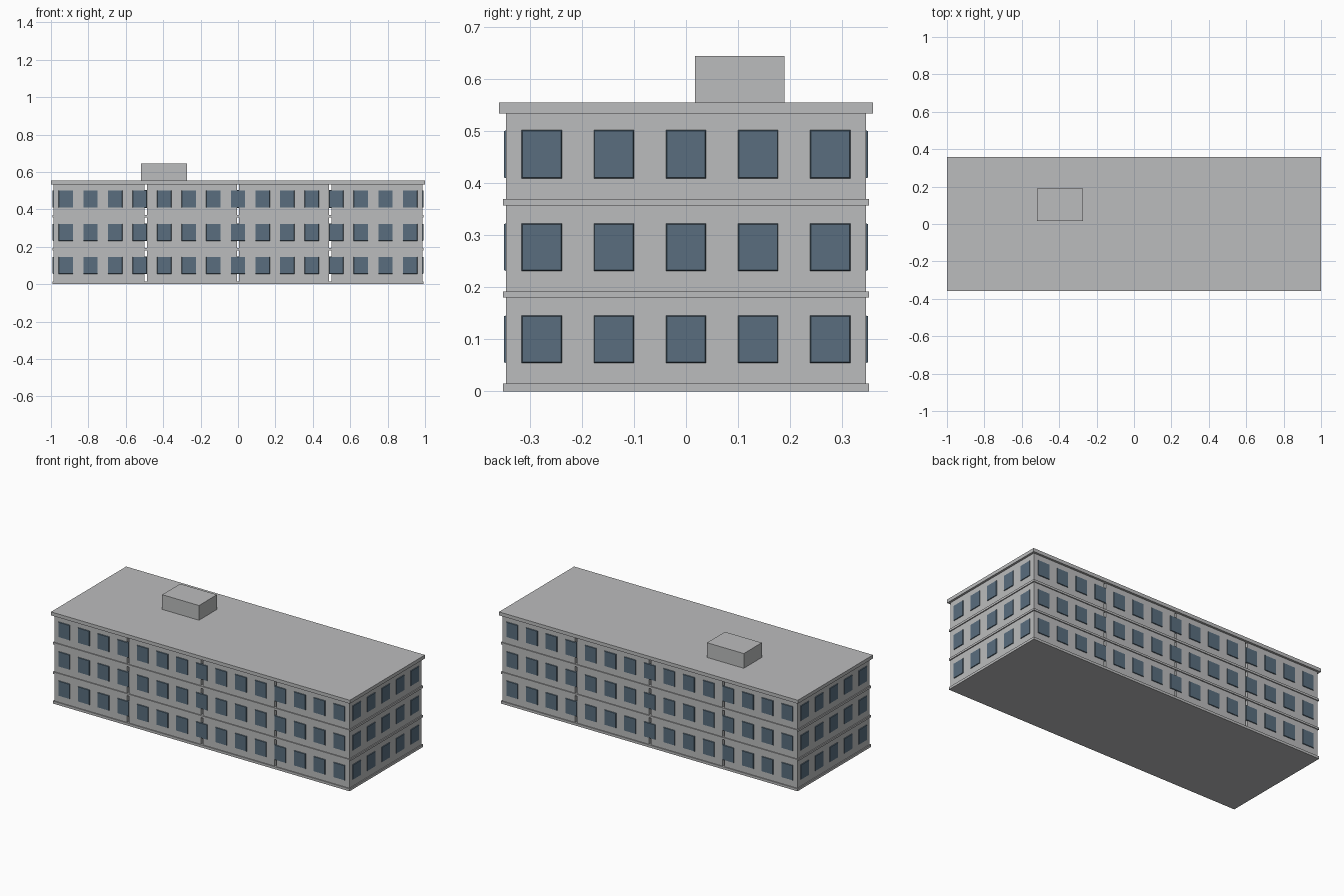
import bpy
import bmesh

if "Cube" in bpy.data.objects:
    bpy.data.objects.remove(bpy.data.objects["Cube"])


def material(name, colour):
    m = bpy.data.materials.new(name)
    m.diffuse_color = (*colour, 1)
    m.use_nodes = True
    m.node_tree.nodes["Principled BSDF"].inputs["Base Color"].default_value = m.diffuse_color
    return m


concrete = material("concrete grey", (0.50, 0.505, 0.51))
glass = material("window blue", (0.10, 0.155, 0.21))


def finish(name, bm, mat):
    mesh = bpy.data.meshes.new(name)
    bm.to_mesh(mesh)
    bm.free()
    mesh.materials.append(mat)
    obj = bpy.data.objects.new(name, mesh)
    bpy.context.collection.objects.link(obj)
    return obj


def add_box(bm, lo, hi):
    verts = bmesh.ops.create_cube(bm, size=1)["verts"]
    for v in verts:
        for k in range(3):
            v.co[k] = lo[k] if v.co[k] < 0 else hi[k]
    return verts


def box(name, lo, hi, mat=concrete):
    bm = bmesh.new()
    add_box(bm, lo, hi)
    return finish(name, bm, mat)


BODY_X, BODY_Y = 0.987, 0.346
FLOORS = [(0.015, 0.180), (0.192, 0.357), (0.370, 0.534)]

# Slabs: base, two floor bands and the wider roof
for name, z0, z1 in [("base_slab", 0, 0.015), ("floor_band_1", 0.180, 0.192),
                     ("floor_band_2", 0.357, 0.370)]:
    box(name, (-0.993, -0.352, z0), (0.993, 0.352, z1))
box("roof_slab", (-1, -0.359, 0.534), (1, 0.359, 0.555))
box("roof_hut", (-0.519, 0.017, 0.555), (-0.273, 0.189, 0.644))

# Wall blocks, four per floor with open joints between them
GAP = 0.0065
joints = [-BODY_X - GAP, -0.493, 0, 0.493, BODY_X + GAP]
bm = bmesh.new()
for z0, z1 in FLOORS:
    for a, b in zip(joints, joints[1:]):
        add_box(bm, (a + GAP, -BODY_Y, z0), (b - GAP, BODY_Y, z1))
finish("wall_blocks", bm, concrete)

# Windows: shallow panes with chamfered outer edges on all four walls
HALF, DEPTH, CHAMFER = 0.04, 0.004, 0.003


def add_window(bm, axis, side, along, z0, z1):
    wall = BODY_Y if axis == 1 else BODY_X
    lo, hi = [0, 0, z0], [0, 0, z1]
    lo[1 - axis], hi[1 - axis] = along - HALF, along + HALF
    lo[axis], hi[axis] = sorted((side * (wall - 0.003), side * (wall + DEPTH)))
    mid_z = (z0 + z1) / 2
    for v in add_box(bm, lo, hi):
        if abs(v.co[axis]) > wall:
            v.co[1 - axis] += CHAMFER if v.co[1 - axis] < along else -CHAMFER
            v.co.z += CHAMFER if v.co.z < mid_z else -CHAMFER


for name, axis, count, reach in [("long_side_windows", 1, 15, 0.92),
                                 ("end_windows", 0, 5, 0.277)]:
    bm = bmesh.new()
    for z0, z1 in [(0.053, 0.147), (0.230, 0.324), (0.408, 0.503)]:
        for i in range(count):
            along = -reach + 2 * reach * i / (count - 1)
            for side in (-1, 1):
                add_window(bm, axis, side, along, z0, z1)
    finish(name, bm, glass)
